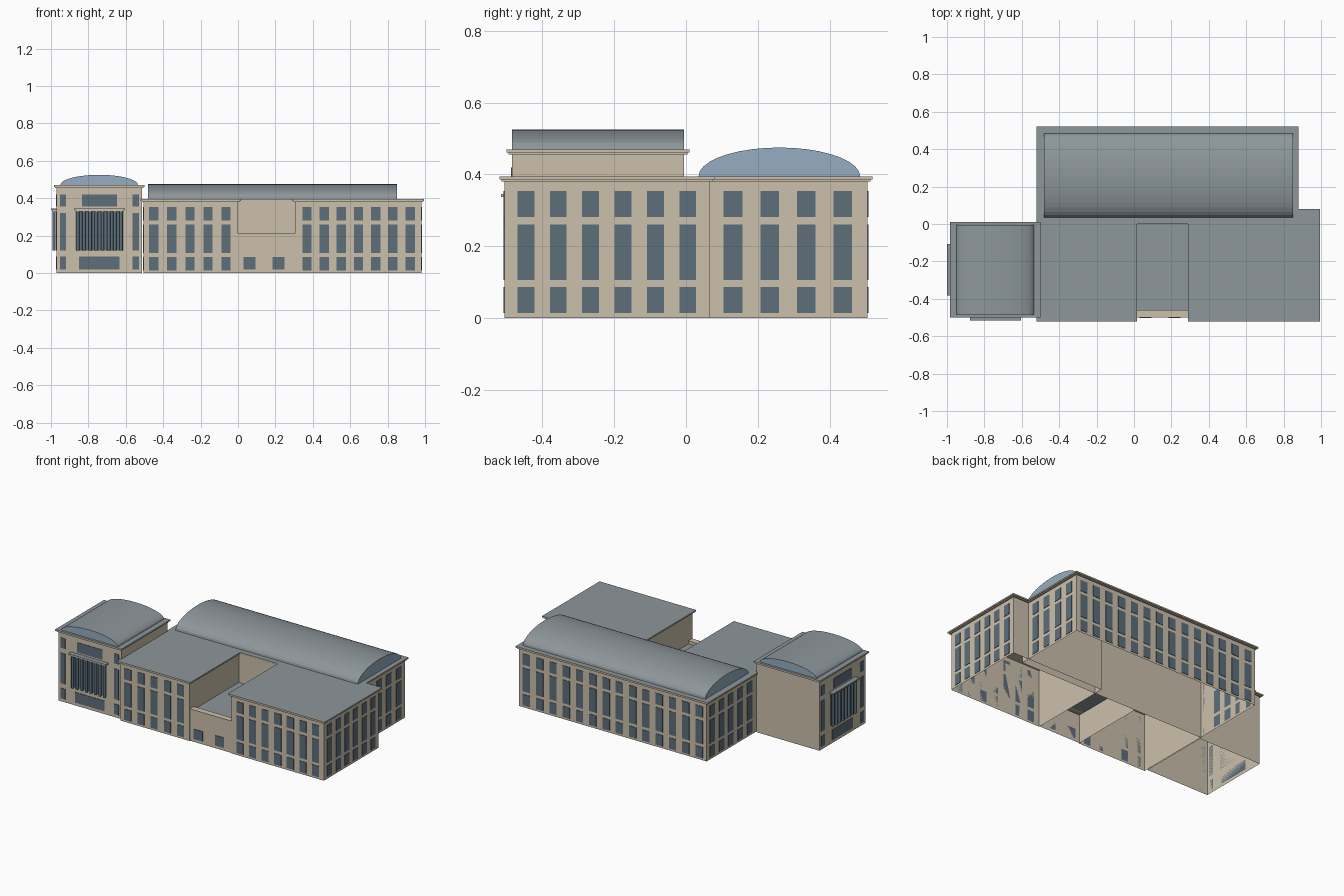
import bpy, bmesh, math
from mathutils import Matrix, Vector

cube = bpy.data.objects.get("Cube")
if cube:
    bpy.data.objects.remove(cube, do_unlink=True)


def material(name, rgb):
    m = bpy.data.materials.new(name)
    m.use_nodes = True
    m.diffuse_color = (*rgb, 1)
    m.node_tree.nodes["Principled BSDF"].inputs["Base Color"].default_value = (*rgb, 1)
    return m


STONE = material("warm stone", (0.60, 0.53, 0.41))
ROOF = material("grey roof", (0.27, 0.31, 0.33))
WINDOW = material("dark window", (0.11, 0.156, 0.198))
GLASS = material("pale blue glass", (0.30, 0.42, 0.54))


def finish(name, bm, *mats):
    mesh = bpy.data.meshes.new(name)
    bm.to_mesh(mesh)
    bm.free()
    for m in mats:
        mesh.materials.append(m)
    ob = bpy.data.objects.new(name, mesh)
    bpy.context.collection.objects.link(ob)
    return ob


def add_box(bm, lo, hi):
    lo, hi = Vector(lo), Vector(hi)
    mat = Matrix.Translation((lo + hi) / 2) @ Matrix.Diagonal((*(hi - lo), 1))
    verts = bmesh.ops.create_cube(bm, size=1, matrix=mat)["verts"]
    return {f for v in verts for f in v.link_faces}


def paint_tops(bm):
    bm.normal_update()
    for f in bm.faces:
        f.material_index = 1 if f.normal.z > 0.9 else 0


# Wall shells are open underneath
def walls(name, x0, x1, y0, y1, top, flat_roof=False):
    bm = bmesh.new()
    add_box(bm, (x0, y0, 0), (x1, y1, top))
    bm.normal_update()
    bmesh.ops.delete(bm, geom=[f for f in bm.faces if f.normal.z < -0.9], context="FACES")
    if flat_roof:
        paint_tops(bm)
    finish(name, bm, STONE, ROOF)


# Stepped cornice with a grey roof deck on top
def cornice(name, x0, x1, y0, y1, z):
    bm = bmesh.new()
    for grow, low, high in ((-0.006, 0, 0.006), (0, 0.006, 0.015)):
        add_box(bm, (x0 - grow, y0 - grow, z + low), (x1 + grow, y1 + grow, z + high))
    paint_tops(bm)
    finish(name, bm, STONE, ROOF)


# Elliptical barrel vault with glazed ends
def vault(name, x0, x1, y0, y1, z, rise, along, steps=18):
    bm = bmesh.new()
    rings = []
    for end in (0, 1):
        ring = []
        for i in range(steps + 1):
            a = math.pi * i / steps
            u = 0.5 - 0.5 * math.cos(a)
            s, t = (end, u) if along == "x" else (u, end)
            ring.append(bm.verts.new((x0 + (x1 - x0) * s, y0 + (y1 - y0) * t,
                                      z + rise * math.sin(a))))
        rings.append(ring)
        bm.faces.new(ring).material_index = 1
    for i in range(steps):
        bm.faces.new((rings[0][i], rings[0][i + 1], rings[1][i + 1], rings[1][i]))
    bmesh.ops.recalc_face_normals(bm, faces=bm.faces[:])
    finish(name, bm, ROOF, GLASS)


def on_wall(axis, sign, pos, u0, u1, z0, z1, depth):
    """Corners of a box standing on a wall that faces sign * axis."""
    a, b = sorted((pos, pos + sign * depth))
    if axis == "x":
        return (a, u0, z0), (b, u1, z1)
    return (u0, a, z0), (u1, b, z1)


ROWS = ((0.014, 0.086), (0.106, 0.26), (0.281, 0.354))


# Rows of thin window plates
def windows(name, axis, sign, pos, first, last, count, width, rows=ROWS):
    bm = bmesh.new()
    for i in range(count):
        c = first + (last - first) * i / (count - 1)
        for z0, z1 in rows:
            add_box(bm, *on_wall(axis, sign, pos, c - width / 2, c + width / 2, z0, z1, 0.003))
    finish(name, bm, WINDOW)


# Colonnade, centre windows and narrow side windows of the pavilion
def pavilion_face(name, axis, sign, pos, c, half_span):
    windows(name + "_side_windows", axis, sign, pos, c - half_span, c + half_span, 2, 0.034,
            ((0.02, 0.088), (0.12, 0.32), (0.355, 0.42)))
    bm = bmesh.new()
    for half, z0, z1 in ((0.108, 0.02, 0.088), (0.122, 0.12, 0.33), (0.093, 0.355, 0.42)):
        add_box(bm, *on_wall(axis, sign, pos, c - half, c + half, z0, z1, 0.003))
    finish(name + "_centre_windows", bm, WINDOW)
    bm = bmesh.new()
    for i in range(8):
        u = c - 0.116 + 0.232 * i / 7
        d = pos + sign * 0.014
        x, y = (d, u) if axis == "x" else (u, d)
        bmesh.ops.create_cone(bm, cap_ends=True, segments=12, radius1=0.009, radius2=0.009,
                              depth=0.212, matrix=Matrix.Translation((x, y, 0.225)))
    columns = finish(name + "_columns", bm, WINDOW)
    for p in columns.data.polygons:
        p.use_smooth = abs(p.normal.z) < 0.5
    columns.data.set_sharp_from_angle(angle=math.radians(40))
    bm = bmesh.new()
    add_box(bm, *on_wall(axis, sign, pos, c - 0.128, c + 0.128, 0.33, 0.337, 0.024))
    add_box(bm, *on_wall(axis, sign, pos, c - 0.137, c + 0.137, 0.337, 0.345, 0.03))
    paint_tops(bm)
    finish(name + "_entablature", bm, STONE, ROOF)


# Rear hall
walls("hall_walls", -0.505, 0.865, 0.008, 0.505, 0.382)
cornice("hall_cornice", -0.52, 0.88, 0.0, 0.52, 0.38)
vault("hall_vault", -0.48, 0.85, 0.035, 0.485, 0.395, 0.08, "x")
windows("hall_back_windows", "y", 1, 0.505, -0.45, 0.81, 14, 0.052)
windows("hall_left_windows", "x", 1, 0.865, 0.131, 0.437, 4, 0.052)
windows("hall_right_windows", "x", -1, -0.505, 0.06, 0.45, 5, 0.052)

# Front wings
walls("right_wing_walls", -0.505, 0.0, -0.505, 0.01, 0.382)
cornice("right_wing_cornice", -0.52, 0.015, -0.52, 0.025, 0.38)
windows("right_wing_windows", "y", -1, -0.505, -0.45, -0.064, 5, 0.05)
walls("left_wing_walls", 0.305, 0.98, -0.505, 0.065, 0.382)
cornice("left_wing_cornice", 0.29, 0.995, -0.52, 0.08, 0.38)
windows("left_wing_front_windows", "y", -1, -0.505, 0.369, 0.92, 7, 0.05)
windows("left_wing_side_windows", "x", 1, 0.98, -0.446, 0.005, 6, 0.047)

# Low link between the wings, with a parapet
walls("link_walls", 0.0, 0.305, -0.5, 0.01, 0.19, True)
bm = bmesh.new()
add_box(bm, (0.0, -0.5, 0.19), (0.305, -0.46, 0.21))
finish("link_parapet", bm, STONE)
windows("link_windows", "y", -1, -0.5, 0.061, 0.217, 2, 0.064, ((0.02, 0.086),))

# Corner pavilion
walls("pavilion_walls", -0.97, -0.512, -0.485, -0.005, 0.457)
cornice("pavilion_cornice", -0.985, -0.5, -0.5, 0.01, 0.455)
vault("pavilion_vault", -0.95, -0.535, -0.485, -0.005, 0.47, 0.055, "y")
pavilion_face("pavilion_front", "y", -1, -0.485, -0.741, 0.195)
pavilion_face("pavilion_right", "x", -1, -0.97, -0.245, 0.205)
